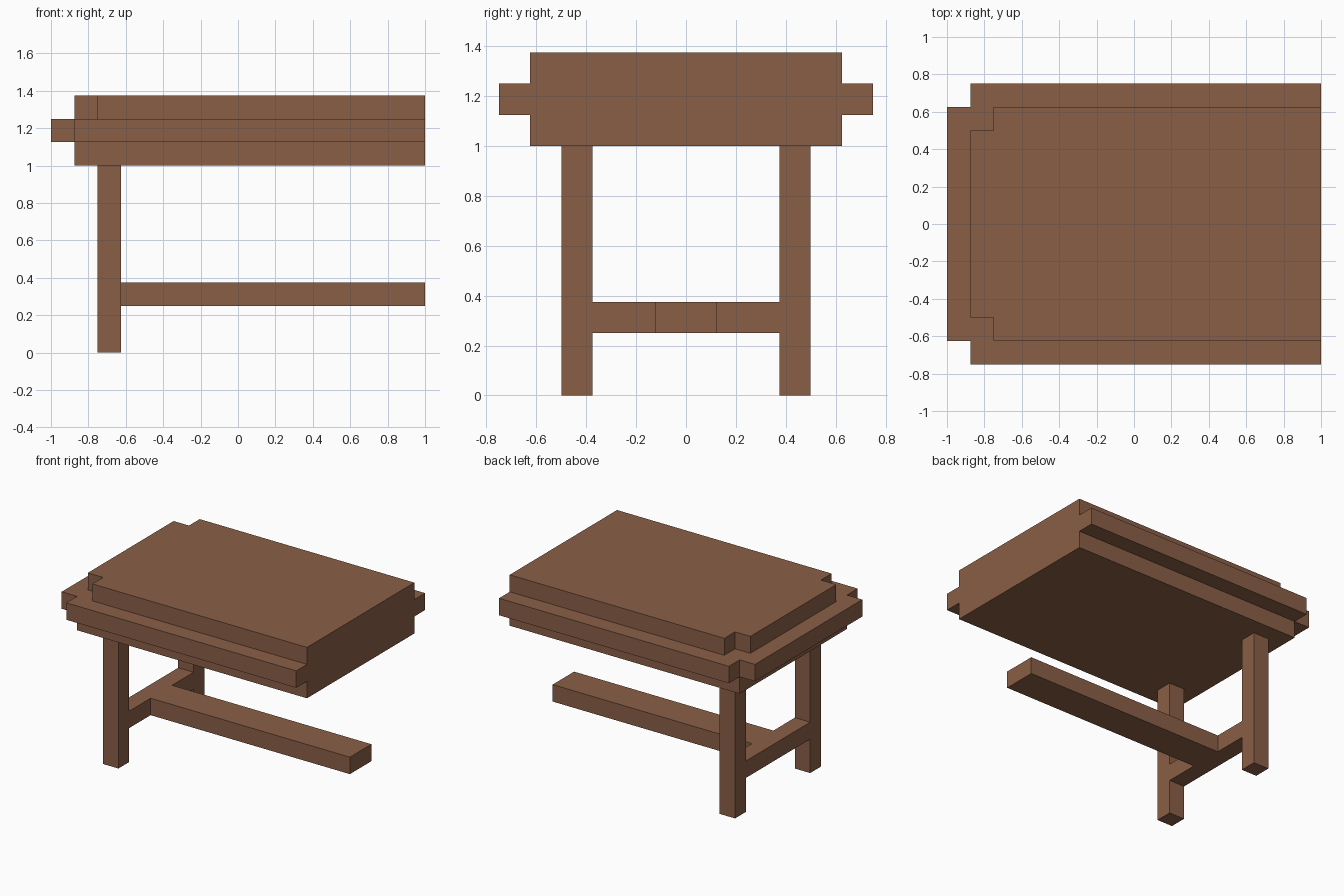
import bpy
import bmesh

cube = bpy.data.objects.get("Cube")
if cube:
    bpy.data.objects.remove(cube, do_unlink=True)

# Single brown wood colour
wood = bpy.data.materials.new("brown wood")
wood.use_nodes = True
colour = (0.254, 0.114, 0.061, 1.0)
wood.diffuse_color = colour
wood.node_tree.nodes["Principled BSDF"].inputs["Base Color"].default_value = colour


def slab(name, outline, z0, z1):
    """Extrude a flat outline from z0 up to z1."""
    bm = bmesh.new()
    face = bm.faces.new([bm.verts.new((x, y, z0)) for x, y in outline])
    top = bmesh.ops.extrude_face_region(bm, geom=[face])["geom"]
    verts = [v for v in top if isinstance(v, bmesh.types.BMVert)]
    bmesh.ops.translate(bm, verts=verts, vec=(0, 0, z1 - z0))
    bmesh.ops.recalc_face_normals(bm, faces=bm.faces)
    mesh = bpy.data.meshes.new(name)
    bm.to_mesh(mesh)
    bm.free()
    mesh.materials.append(wood)
    obj = bpy.data.objects.new(name, mesh)
    bpy.context.collection.objects.link(obj)
    return obj


def rectangle(x0, x1, y0, y1):
    return [(x0, y0), (x1, y0), (x1, y1), (x0, y1)]


def notched(x0, x1, half, n=0.125):
    """Rectangle with square notches in both corners of the x0 end."""
    side = [(x1, half), (x0 + n, half), (x0 + n, half - n), (x0, half - n)]
    return side + [(x, -y) for x, y in reversed(side)]


# Stepped tabletop, flush at the open +x end
slab("tabletop_lower_layer", rectangle(-0.875, 1, -0.625, 0.625), 1.0, 1.125)
slab("tabletop_rim", notched(-1, 1, 0.75), 1.125, 1.25)
slab("tabletop_upper_layer", notched(-0.875, 1, 0.625), 1.25, 1.375)

# Pair of legs at the -x end
slab("front_leg", rectangle(-0.75, -0.625, -0.5, -0.375), 0, 1.0)
slab("back_leg", rectangle(-0.75, -0.625, 0.375, 0.5), 0, 1.0)

# T-shaped stretcher
slab("leg_crossbar", rectangle(-0.75, -0.625, -0.375, 0.375), 0.25, 0.375)
slab("long_stretcher", rectangle(-0.625, 1, -0.125, 0.125), 0.25, 0.375)
